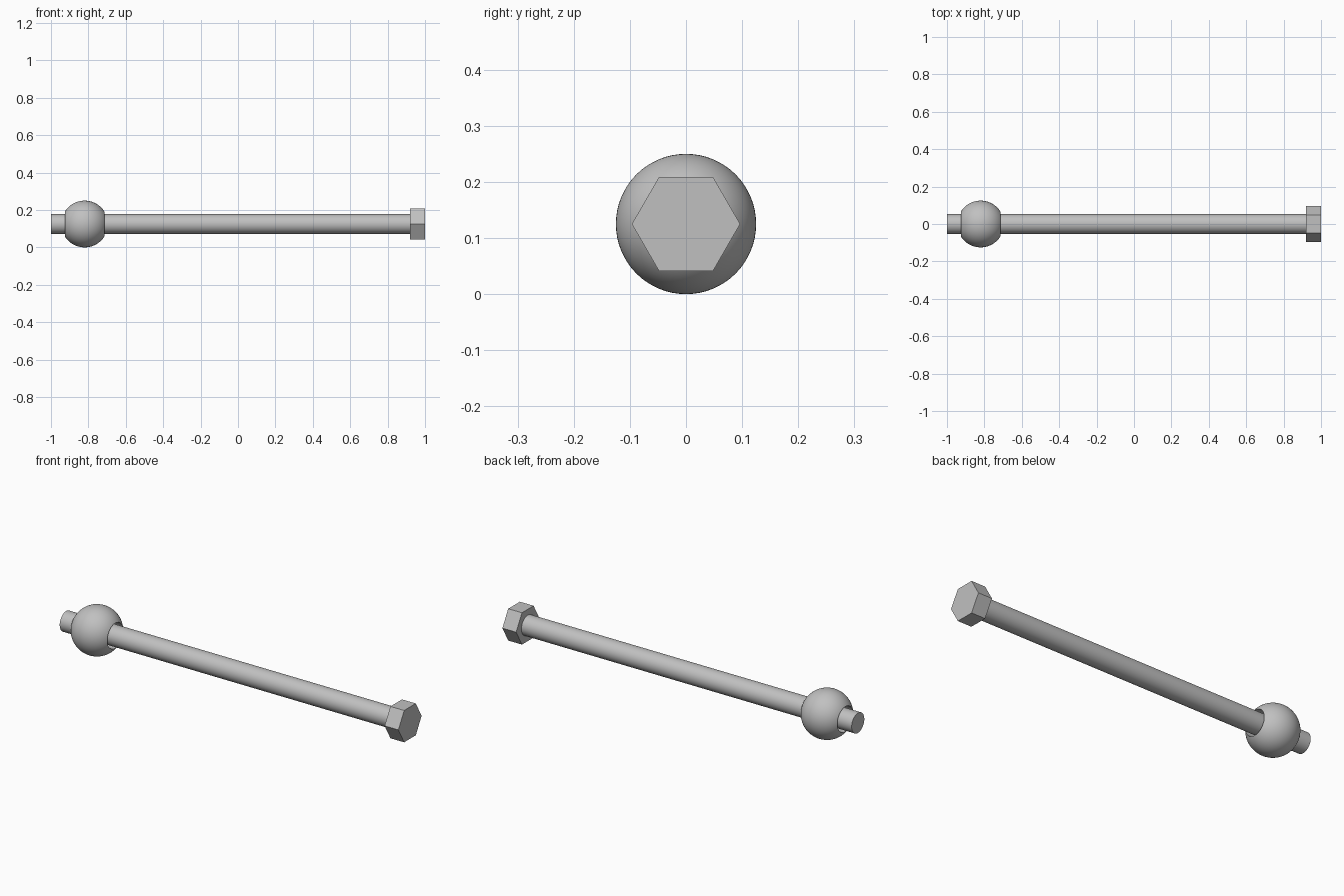
import bpy
import bmesh
from math import pi, sin, cos, asin, sqrt, radians
from mathutils import Matrix, Vector

cube = bpy.data.objects.get("Cube")
if cube:
    bpy.data.objects.remove(cube, do_unlink=True)

AXIS_Z = 0.125
ROD_R = 0.0525
BALL_R = 0.125
BORE_R = 0.066
BALL_X = -0.82

steel = bpy.data.materials.new("grey steel")
steel.use_nodes = True
colour = (0.53, 0.53, 0.53, 1)
steel.diffuse_color = colour
steel.node_tree.nodes["Principled BSDF"].inputs["Base Color"].default_value = colour


def finish(name, bm, x, smooth=True):
    """Turn a bmesh into a shaded object on the rod's axis."""
    bmesh.ops.recalc_face_normals(bm, faces=bm.faces)
    mesh = bpy.data.meshes.new(name)
    bm.to_mesh(mesh)
    bm.free()
    mesh.materials.append(steel)
    obj = bpy.data.objects.new(name, mesh)
    obj.location = (x, 0, AXIS_Z)
    bpy.context.collection.objects.link(obj)
    if smooth:
        bpy.ops.object.select_all(action='DESELECT')
        obj.select_set(True)
        bpy.context.view_layer.objects.active = obj
        bpy.ops.object.shade_smooth_by_angle(angle=radians(30))
    return obj


def prism(name, sides, radius, x0, x1, smooth):
    """Capped prism lying along x, with a corner pointing sideways."""
    bm = bmesh.new()
    bmesh.ops.create_cone(bm, cap_ends=True, segments=sides, radius1=radius,
                          radius2=radius, depth=x1 - x0)
    # Lay the z axis along x and the y axis along y
    bmesh.ops.rotate(bm, verts=bm.verts, matrix=Matrix.Rotation(pi / 2, 3, 'Y'))
    return finish(name, bm, (x0 + x1) / 2, smooth)


# Long round rod, running into the head
prism("rod", 64, ROD_R, -1.0, 0.99, True)

# Hexagonal head
prism("hex_head", 6, 0.0965, 0.92, 1.0, False)

# Ball with a straight bore, slightly wider than the rod
bm = bmesh.new()
half = sqrt(BALL_R ** 2 - BORE_R ** 2)
limit = asin(half / BALL_R)
arc = 32
ring = []
for i in range(arc + 1):
    a = -limit + 2 * limit * i / arc
    ring.append(bm.verts.new(Vector((BALL_R * sin(a), BALL_R * cos(a), 0))))
edges = [bm.edges.new((ring[i], ring[(i + 1) % len(ring)])) for i in range(len(ring))]
bmesh.ops.spin(bm, geom=ring + edges, cent=(0, 0, 0), axis=(1, 0, 0),
               angle=2 * pi, steps=64, use_merge=True)
bmesh.ops.remove_doubles(bm, verts=bm.verts, dist=1e-5)
finish("bored_ball", bm, BALL_X)
